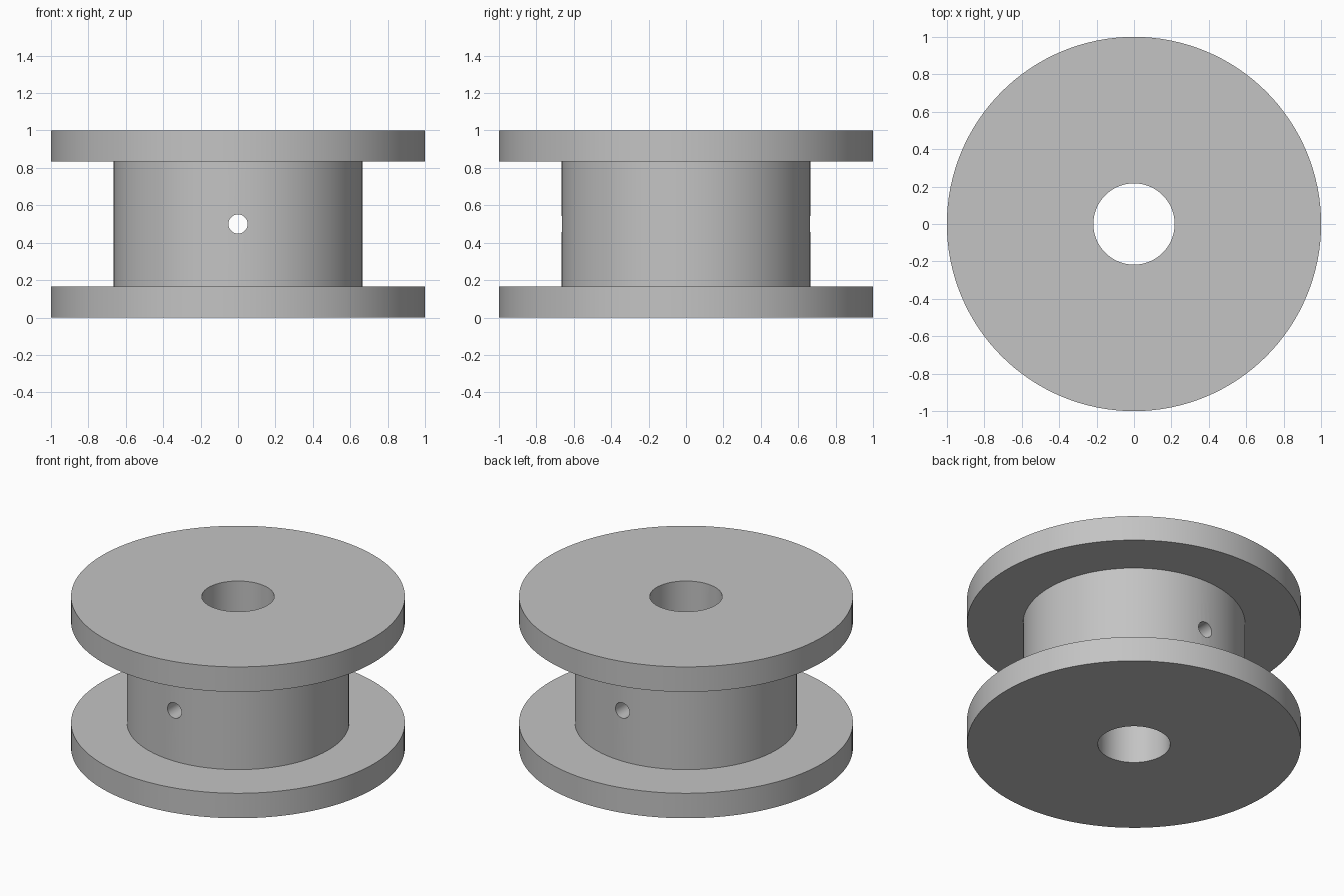
import bpy, bmesh, math

if "Cube" in bpy.data.objects:
    bpy.data.objects.remove(bpy.data.objects["Cube"], do_unlink=True)

FLANGE_R, CORE_R, BORE_R, PIN_R = 1.0, 0.665, 0.217, 0.051
HEIGHT, FLANGE_H = 1.0, 0.165
SEGMENTS = 128

grey = bpy.data.materials.new("plain grey")
grey.use_nodes = True
colour = (0.55, 0.55, 0.55, 1)
grey.diffuse_color = colour
grey.node_tree.nodes["Principled BSDF"].inputs["Base Color"].default_value = colour


def lathe(name, profile):
    """Revolve a closed (radius, height) profile around z."""
    bm = bmesh.new()
    rings = []
    for i in range(SEGMENTS):
        a = math.tau * i / SEGMENTS
        rings.append([bm.verts.new((r * math.cos(a), r * math.sin(a), z)) for r, z in profile])
    n = len(profile)
    for i, ring in enumerate(rings):
        after = rings[(i + 1) % SEGMENTS]
        for j in range(n):
            k = (j + 1) % n
            bm.faces.new((ring[j], after[j], after[k], ring[k]))
    bmesh.ops.recalc_face_normals(bm, faces=bm.faces)
    mesh = bpy.data.meshes.new(name)
    bm.to_mesh(mesh)
    bm.free()
    obj = bpy.data.objects.new(name, mesh)
    bpy.context.collection.objects.link(obj)
    mesh.materials.append(grey)
    return obj


# Spool body: two flanges, a core and a central bore
top = HEIGHT - FLANGE_H
spool = lathe("spool", [
    (BORE_R, 0), (FLANGE_R, 0), (FLANGE_R, FLANGE_H), (CORE_R, FLANGE_H),
    (CORE_R, top), (FLANGE_R, top), (FLANGE_R, HEIGHT), (BORE_R, HEIGHT)])

# Cross hole drilled front to back through the core
bpy.ops.mesh.primitive_cylinder_add(
    vertices=48, radius=PIN_R, depth=2 * FLANGE_R,
    location=(0, 0, HEIGHT / 2), rotation=(math.pi / 2, 0, 0))
drill = bpy.context.object
drill.name = "cross_hole_cutter"
drill.data.materials.append(grey)

bpy.ops.object.select_all(action="DESELECT")
spool.select_set(True)
bpy.context.view_layer.objects.active = spool
cut = spool.modifiers.new("cross hole", "BOOLEAN")
cut.operation = "DIFFERENCE"
cut.solver = "EXACT"
cut.object = drill
bpy.ops.object.modifier_apply(modifier=cut.name)
bpy.data.objects.remove(drill, do_unlink=True)

# Smooth round walls with crisp rims
bpy.ops.object.shade_smooth_by_angle(angle=math.radians(30))
